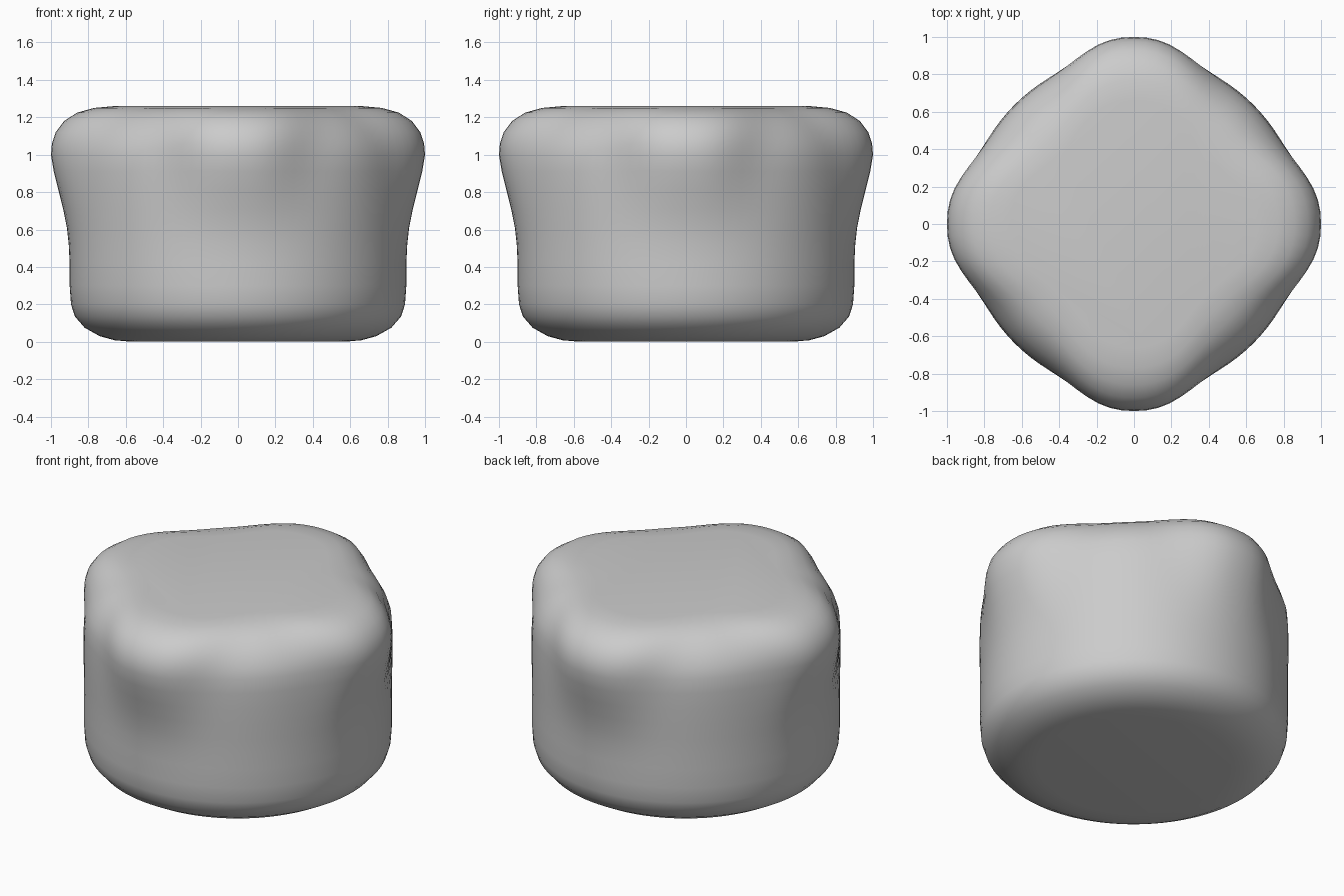
import bpy, bmesh, math

if "Cube" in bpy.data.objects:
    bpy.data.objects.remove(bpy.data.objects["Cube"])

# Profile through a corner: radius, height, four-cornered pinch, sharpness of the corners
PROFILE = [(0.57, 0.0, 0, 3), (0.66, 0.008, 0, 3), (0.74, 0.03, 0, 3), (0.82, 0.075, 0, 3),
           (0.872, 0.135, 0, 3), (0.893, 0.20, 0, 3), (0.90, 0.30, 0, 3),
           (0.90, 0.42, 0, 3), (0.905, 0.52, 0.006, 3), (0.915, 0.61, 0.016, 3),
           (0.935, 0.71, 0.035, 3), (0.96, 0.81, 0.06, 3), (0.985, 0.91, 0.085, 3),
           (1.0, 1.0, 0.105, 2.8), (0.995, 1.06, 0.12, 2.4), (0.975, 1.12, 0.135, 2),
           (0.93, 1.18, 0.15, 1.7), (0.86, 1.225, 0.16, 1.4), (0.77, 1.25, 0.175, 1.2),
           (0.66, 1.26, 0.18, 1)]
SIDES = 96


def ring(bm, radius, z, pinch, sharp):
    verts = []
    for i in range(SIDES):
        a = 2 * math.pi * i / SIDES
        s = abs(math.sin(2 * a)) ** 2.6
        r = radius * (1 - pinch * (1 - (1 - min(s, 1)) ** sharp))
        verts.append(bm.verts.new((r * math.cos(a), r * math.sin(a), z)))
    return verts


# Body: round base lofted to a soft square top turned 45 degrees
bm = bmesh.new()
rings = [ring(bm, *p) for p in PROFILE]
for low, high in zip(rings, rings[1:]):
    for i in range(SIDES):
        j = (i + 1) % SIDES
        bm.faces.new((low[i], low[j], high[j], high[i]))

# Flat bottom and top
bm.faces.new(rings[0][::-1])
bm.faces.new(rings[-1])
bmesh.ops.recalc_face_normals(bm, faces=bm.faces[:])
mesh = bpy.data.meshes.new("soft_block_body")
bm.to_mesh(mesh)
bm.free()
mesh.shade_smooth()
body = bpy.data.objects.new("soft_block_body", mesh)
bpy.context.collection.objects.link(body)
